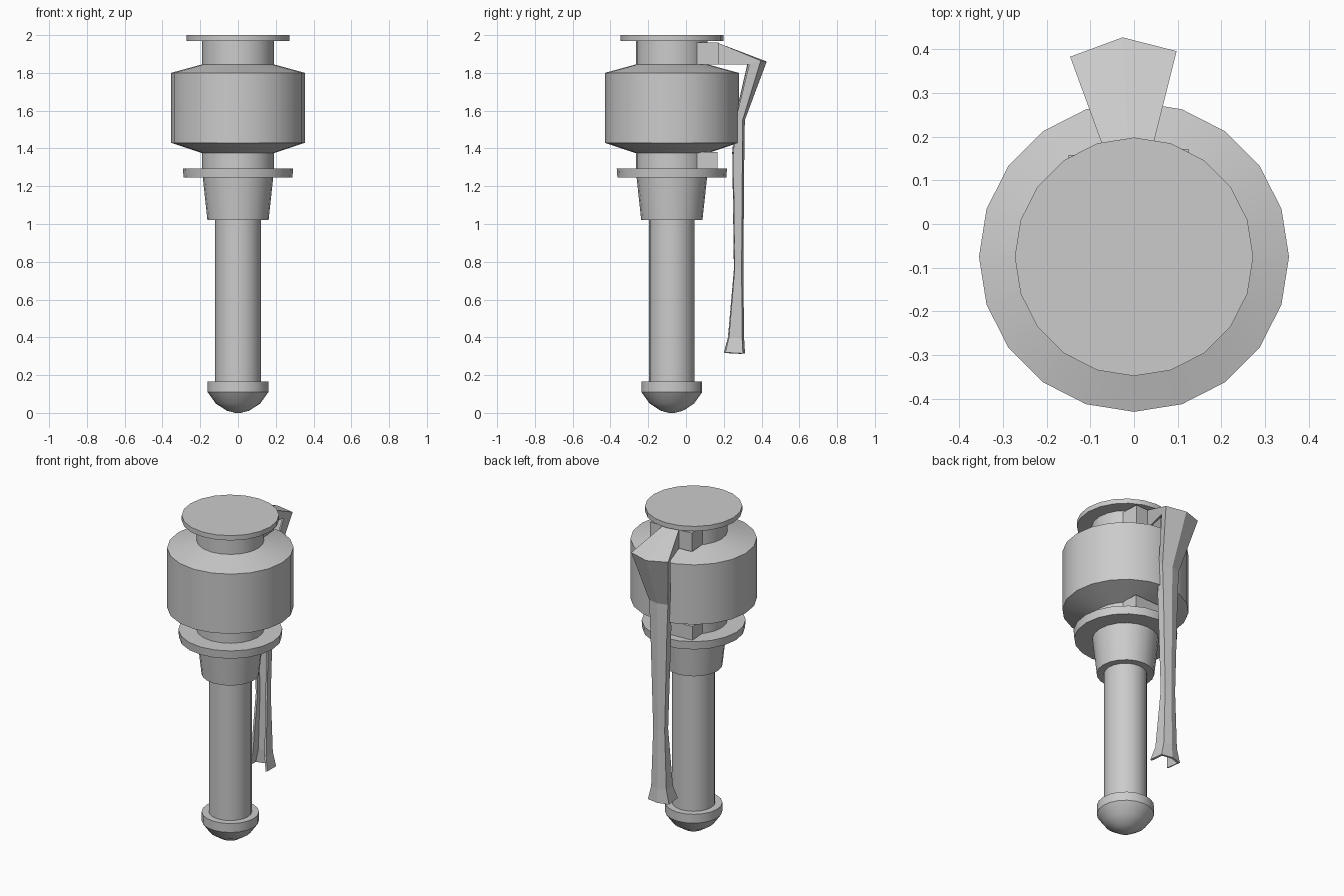
import bpy, bmesh
from math import radians, tau
from mathutils import Matrix, Vector

cube = bpy.data.objects.get("Cube")
if cube:
    bpy.data.objects.remove(cube, do_unlink=True)

AXIS = Vector((0, -0.075, 0))   # centre line of the turned parts
TILT = Matrix.Translation(AXIS) @ Matrix.Rotation(radians(3), 4, 'Z')

grey = bpy.data.materials.new("plain grey")
grey.use_nodes = True
grey.diffuse_color = (0.6, 0.6, 0.6, 1)
grey.node_tree.nodes["Principled BSDF"].inputs["Base Color"].default_value = (0.6, 0.6, 0.6, 1)


def finish(name, bm, matrix, smooth=True):
    bmesh.ops.remove_doubles(bm, verts=bm.verts, dist=0.0005)
    bmesh.ops.recalc_face_normals(bm, faces=bm.faces)
    bm.transform(matrix)
    mesh = bpy.data.meshes.new(name)
    bm.to_mesh(mesh)
    bm.free()
    mesh.materials.append(grey)
    obj = bpy.data.objects.new(name, mesh)
    bpy.context.collection.objects.link(obj)
    if smooth:
        bpy.ops.object.select_all(action='DESELECT')
        obj.select_set(True)
        bpy.context.view_layer.objects.active = obj
        bpy.ops.object.shade_smooth_by_angle(angle=radians(28))
    return obj


def lathe(name, profile, sides=20):
    """Turn a (radius, height) profile, closed to the axis at both ends."""
    bm = bmesh.new()
    points = [(0, profile[0][1])] + profile + [(0, profile[-1][1])]
    verts = [bm.verts.new((0, -r, z)) for r, z in points]
    edges = [bm.edges.new(pair) for pair in zip(verts, verts[1:])]
    bmesh.ops.spin(bm, geom=verts + edges, cent=(0, 0, 0), axis=(0, 0, 1),
                   angle=tau, steps=sides)
    return finish(name, bm, Matrix.Translation(AXIS))


def block(name, low, high):
    bm = bmesh.new()
    bmesh.ops.create_cube(bm, size=1)
    low, high = Vector(low), Vector(high)
    place = Matrix.Translation((low + high) / 2) @ Matrix.Diagonal((high - low).to_4d())
    return finish(name, bm, TILT @ place, smooth=False)


# Turned body, from top to bottom
lathe("top_cap", [(0.273, 2.0), (0.273, 1.97)])
lathe("main_body", [(0.19, 1.97), (0.19, 1.845), (0.355, 1.8), (0.355, 1.43),
                    (0.19, 1.375), (0.19, 1.29)])
lathe("collar_disc", [(0.292, 1.295), (0.288, 1.245)])
lathe("tapered_socket", [(0.187, 1.25), (0.162, 1.02)])
lathe("shaft", [(0.121, 1.03), (0.121, 0.15)])
lathe("rounded_foot", [(0.161, 0.165), (0.161, 0.11), (0.118, 0.05), (0.06, 0.012), (0.015, 0)])

# Mounting blocks set into the upper and lower necks
block("upper_bracket", (-0.138, 0, 1.845), (0.138, 0.24, 1.96))
block("lower_bracket", (-0.138, 0, 1.295), (0.138, 0.235, 1.38))

# Lever: a bent channel; each station gives half widths of the corner and
# flange edge, then (y, z) of the ridge, the corner and the flange edge
stations = [
    (0.053, 0.053, (0.165, 1.96), (0.165, 1.96), (0.165, 1.845)),
    (0.122, 0.100, (0.428, 1.86), (0.390, 1.865), (0.330, 1.845)),
    (0.062, 0.062, (0.312, 1.55), (0.297, 1.55), (0.267, 1.58)),
    (0.054, 0.054, (0.309, 1.35), (0.296, 1.35), (0.248, 1.38)),
    (0.038, 0.038, (0.304, 0.76), (0.293, 0.76), (0.256, 0.76)),
    (0.050, 0.050, (0.308, 0.40), (0.295, 0.40), (0.225, 0.40)),
    (0.070, 0.070, (0.313, 0.315), (0.298, 0.315), (0.205, 0.32)),
]
bm = bmesh.new()
rows = []
for corner_w, edge_w, ridge, corner, edge in stations:
    section = [(-edge_w, edge), (-corner_w, corner), (0, ridge), (corner_w, corner), (edge_w, edge)]
    rows.append([bm.verts.new((x, y - AXIS.y, z)) for x, (y, z) in section])
for upper, lower in zip(rows, rows[1:]):
    for i in range(4):
        bm.faces.new((upper[i], lower[i], lower[i + 1], upper[i + 1]))
lever = finish("lever", bm, TILT, smooth=False)

# Thicken towards the hollow side: make the main outer face point away first
if max(lever.data.polygons, key=lambda p: p.center.y).normal.y < 0:
    lever.data.flip_normals()
shell = lever.modifiers.new("Thickness", 'SOLIDIFY')
shell.thickness = 0.012
shell.offset = -1
